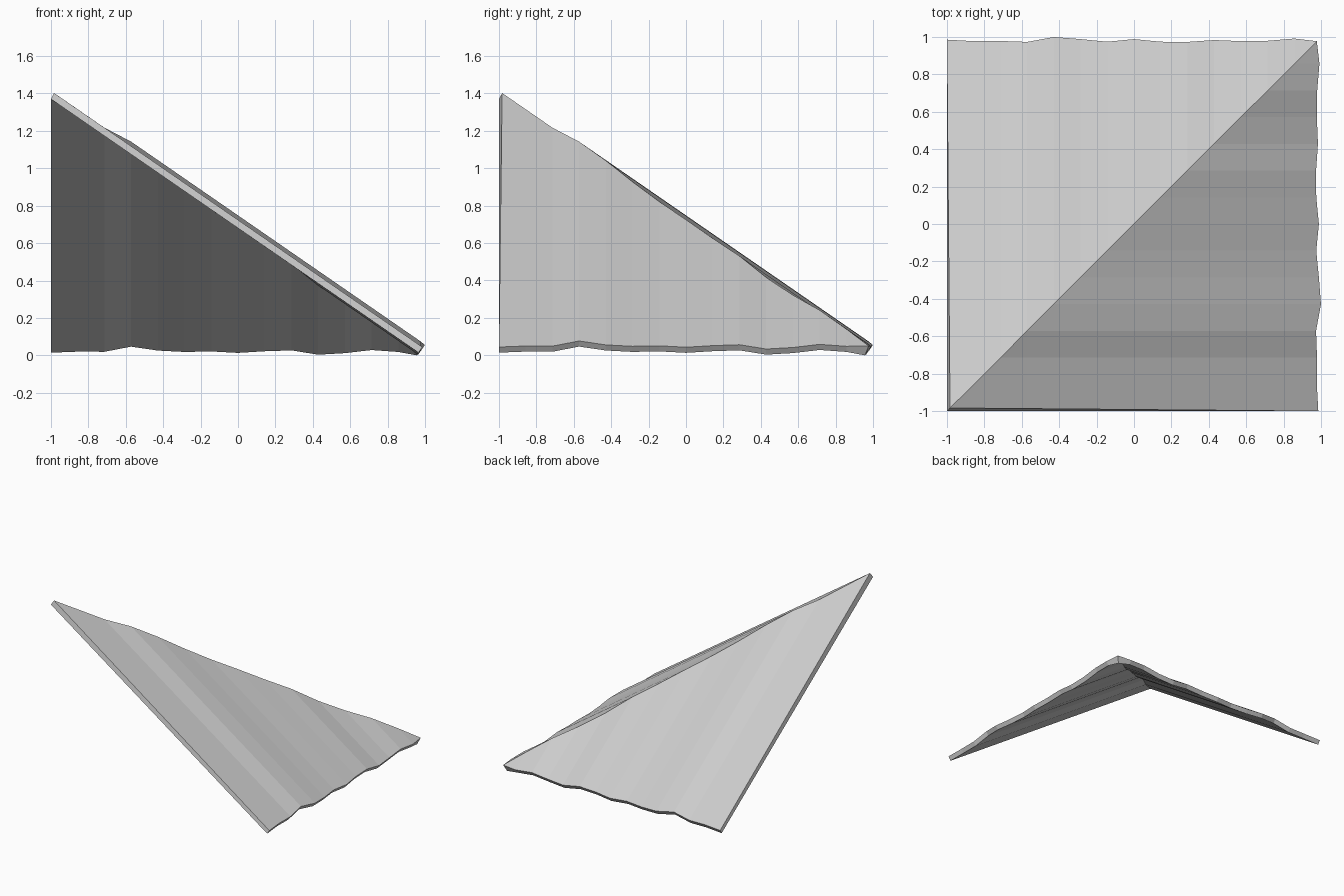
import bpy
import bmesh
from mathutils import Vector

cube = bpy.data.objects.get("Cube")
if cube:
    bpy.data.objects.remove(cube, do_unlink=True)

# Thatch unevenness at even steps along the eave, in thousandths:
# height above the slope plane, and horizontal reach of the eave
LIFT = [0, 0, 0, 24, 21, 6, -1, 1, 0, 4, -12, -8, 10, 8, 0]
REACH = [985, 977, 978, 973, 999, 988, 974, 988, 974, 973, 983, 977, 979, 991, 977]
STEPS = len(LIFT) - 1
PITCH = 0.69
HIP_DROP = 0.043                       # vertical thickness under the hip
EAVE_CUT = Vector((-0.02, 0, -0.03))   # square cut across the eave


def plane_z(x):
    return 0.724 - PITCH * x


def station(i):
    """Hip top, eave top, hip bottom, eave bottom for one line down the slope."""
    s = -1 + 2 * i / STEPS
    lift, reach = LIFT[i] / 1000, REACH[i] / 1000
    if i == STEPS:                     # slope closes to a point at the low corner
        tip = Vector((reach, reach, plane_z(reach)))
        low = Vector((0.957, 0.957, 0))
        return tip, tip, low, low
    eave = Vector((reach, s, plane_z(reach) + lift))
    if i == 0:                         # leaning end at the peak
        hip, hip_low = Vector((-0.983, -0.983, 1.402)), Vector((-1, -1, 1.37))
    else:
        hip = Vector((s, s, plane_z(s) + lift))
        hip_low = hip - Vector((0, 0, HIP_DROP))
    return hip, eave, hip_low, eave + EAVE_CUT


def add_slope(bm, swap):
    """One triangular slope; swap mirrors it across the diagonal hip."""
    rows = []
    for i in range(STEPS + 1):
        pts = [p.yxz if swap else p for p in station(i)]
        rows.append([bm.verts.new(p) for p in pts])
    for a, b in zip(rows, rows[1:]):
        bm.faces.new((a[0], a[1], b[1], b[0]))   # outer surface
        bm.faces.new((a[2], b[2], b[3], a[3]))   # underside
        bm.faces.new((a[1], a[3], b[3], b[1]))   # eave edge
    first = rows[0]
    bm.faces.new((first[0], first[2], first[3], first[1]))  # gable-side end


# Two slopes welded along the hip
bm = bmesh.new()
for swap in (False, True):
    add_slope(bm, swap)
bmesh.ops.remove_doubles(bm, verts=bm.verts, dist=0.0005)
bmesh.ops.recalc_face_normals(bm, faces=bm.faces)
mesh = bpy.data.meshes.new("roof_corner")
bm.to_mesh(mesh)
bm.free()

# Plain grey material
grey = bpy.data.materials.new("light_grey")
grey.use_nodes = True
colour = (0.6, 0.6, 0.6, 1)
grey.diffuse_color = colour
grey.node_tree.nodes["Principled BSDF"].inputs["Base Color"].default_value = colour
mesh.materials.append(grey)

roof = bpy.data.objects.new("roof_corner", mesh)
bpy.context.collection.objects.link(roof)
